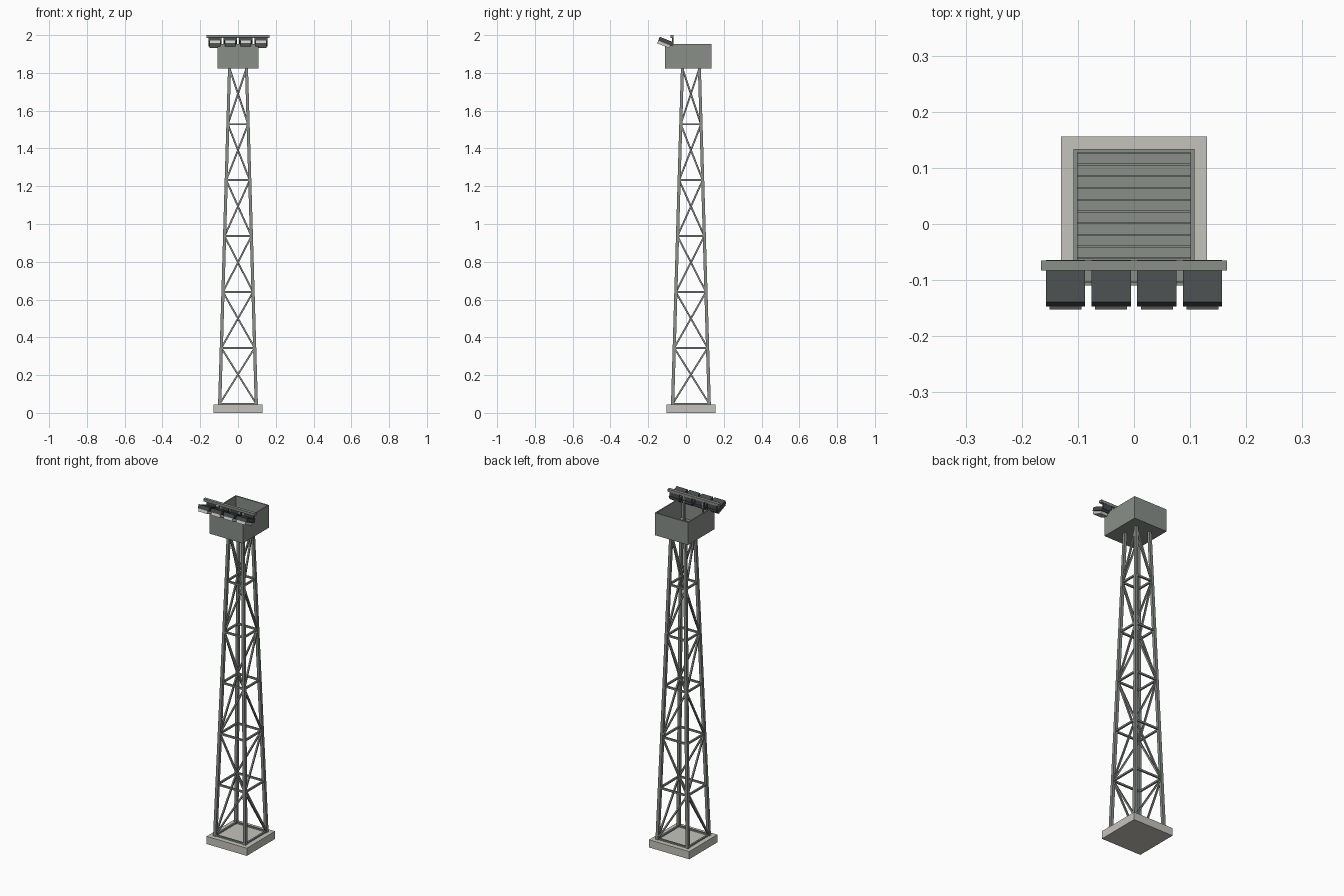
import bpy, math
from mathutils import Vector, Matrix

if "Cube" in bpy.data.objects:
    bpy.data.objects.remove(bpy.data.objects["Cube"])

def mat(name, c):
    m = bpy.data.materials.new(name)
    m.diffuse_color = (*c, 1)
    m.use_nodes = True
    m.node_tree.nodes["Principled BSDF"].inputs["Base Color"].default_value = m.diffuse_color
    return m

CONCRETE = mat("concrete", (0.56, 0.545, 0.50))
STEEL = mat("grey_steel", (0.25, 0.275, 0.25))
DARK = mat("dark_metal", (0.062, 0.07, 0.072))
LENS = mat("lamp_glass", (0.60, 0.60, 0.56))

CY = 0.026          # tower axis in y
Z0, Z1 = 0.045, 1.824
R0, R1 = 0.097, 0.045

def mesh(name, verts, m):
    # eight corners: bottom ring then top ring
    faces = [(3, 2, 1, 0), (4, 5, 6, 7)] + [(i, (i + 1) % 4, (i + 1) % 4 + 4, i + 4) for i in range(4)]
    me = bpy.data.meshes.new(name)
    me.from_pydata([tuple(v) for v in verts], [], faces)
    me.materials.append(m)
    ob = bpy.data.objects.new(name, me)
    bpy.context.collection.objects.link(ob)
    return ob

def ring(p, sx, sy):
    return [Vector(p) + Vector((a * sx / 2, b * sy / 2, 0)) for a, b in ((-1, -1), (1, -1), (1, 1), (-1, 1))]

def box(name, x0, x1, y0, y1, z0, z1, m):
    c = ((x0 + x1) / 2, (y0 + y1) / 2)
    return mesh(name, ring((*c, z0), x1 - x0, y1 - y0) + ring((*c, z1), x1 - x0, y1 - y0), m)

def beam(name, a, b, w, m):
    a, b = Vector(a), Vector(b)
    d = b - a
    ob = mesh(name, ring((0, 0, 0), w, w) + ring((0, 0, d.length), w, w), m)
    ob.data.transform(Matrix.Translation(a) @ d.to_track_quat('Z', 'Y').to_matrix().to_4x4())
    return ob

# Concrete footing
box("footing", -0.13, 0.13, CY - 0.13, CY + 0.13, 0, 0.045, CONCRETE)

# Tapered legs
corners = ((-1, -1), (1, -1), (1, 1), (-1, 1))
def corner(i, z):
    r = R0 + (R1 - R0) * (z - Z0) / (Z1 - Z0)
    a, b = corners[i % 4]
    return Vector((a * r, CY + b * r, z))

for i in range(4):
    mesh("tower_leg", ring(corner(i, Z0), 0.017, 0.017) + ring(corner(i, Z1), 0.016, 0.016), STEEL)

# Horizontal ties and one zigzag brace per panel, opposite on facing sides
levels = [0.048 + k * (Z1 - 0.048) / 6 for k in range(7)]
for i in range(4):
    for k in range(6):
        lo, hi = levels[k], levels[k + 1]
        a, b = (i, i + 1) if (i + k) % 2 == 0 else (i + 1, i)
        beam("tie", corner(i, lo), corner(i + 1, lo), 0.010, STEEL)
        beam("brace", corner(a, lo), corner(b, hi), 0.009, STEEL)

# Platform: floor, planks and parapet walls
BX, BY0, BY1, BZ0, BZ1, T = 0.108, -0.11, 0.134, 1.822, 1.953, 0.007
box("platform_floor", -BX, BX, BY0, BY1, BZ0, BZ0 + 0.01, STEEL)
n = 11
step = (BY1 - BY0 - 2 * T) / n
for k in range(n):
    y = BY0 + T + k * step
    box("floor_plank", -BX + T, BX - T, y + 0.0007, y + step - 0.0007, BZ0 + 0.01, BZ0 + 0.015, STEEL)
for s in (-1, 1):
    xa, xb = sorted((s * BX, s * (BX - T)))
    box("side_wall", xa, xb, BY0, BY1, BZ0, BZ1, STEEL)
box("front_wall", -BX + T, BX - T, BY0, BY0 + T, BZ0, BZ1, STEEL)
box("back_wall", -BX + T, BX - T, BY1 - T, BY1, BZ0, BZ1, STEEL)

# Lamp bar and its two posts
box("lamp_bar", -0.166, 0.166, -0.083, -0.065, 1.985, 2.0, STEEL)
for x in (-0.06, 0.06):
    box("bar_post", x - 0.004, x + 0.004, -0.074, -0.066, BZ0 + 0.01, 1.986, STEEL)

# Four floodlights, tilted with the glass facing down and forward
tilt = Matrix.Translation((0, -0.1058, 1.966)) @ Matrix.Rotation(math.radians(-22), 4, 'X')
for k in range(4):
    x = (k - 1.5) * 0.0815
    h = box("lamp_housing", x - 0.035, x + 0.035, -0.04, 0.04, -0.011, 0.011, DARK)
    g = box("lamp_glass", x - 0.0285, x + 0.0285, -0.04, 0.030, -0.026, -0.010, LENS)
    for o in (h, g):
        o.data.transform(tilt)
    # Hanger joining housing and bar
    box("lamp_hanger", x - 0.03, x + 0.03, -0.074, -0.066, 1.95, 1.986, DARK)
